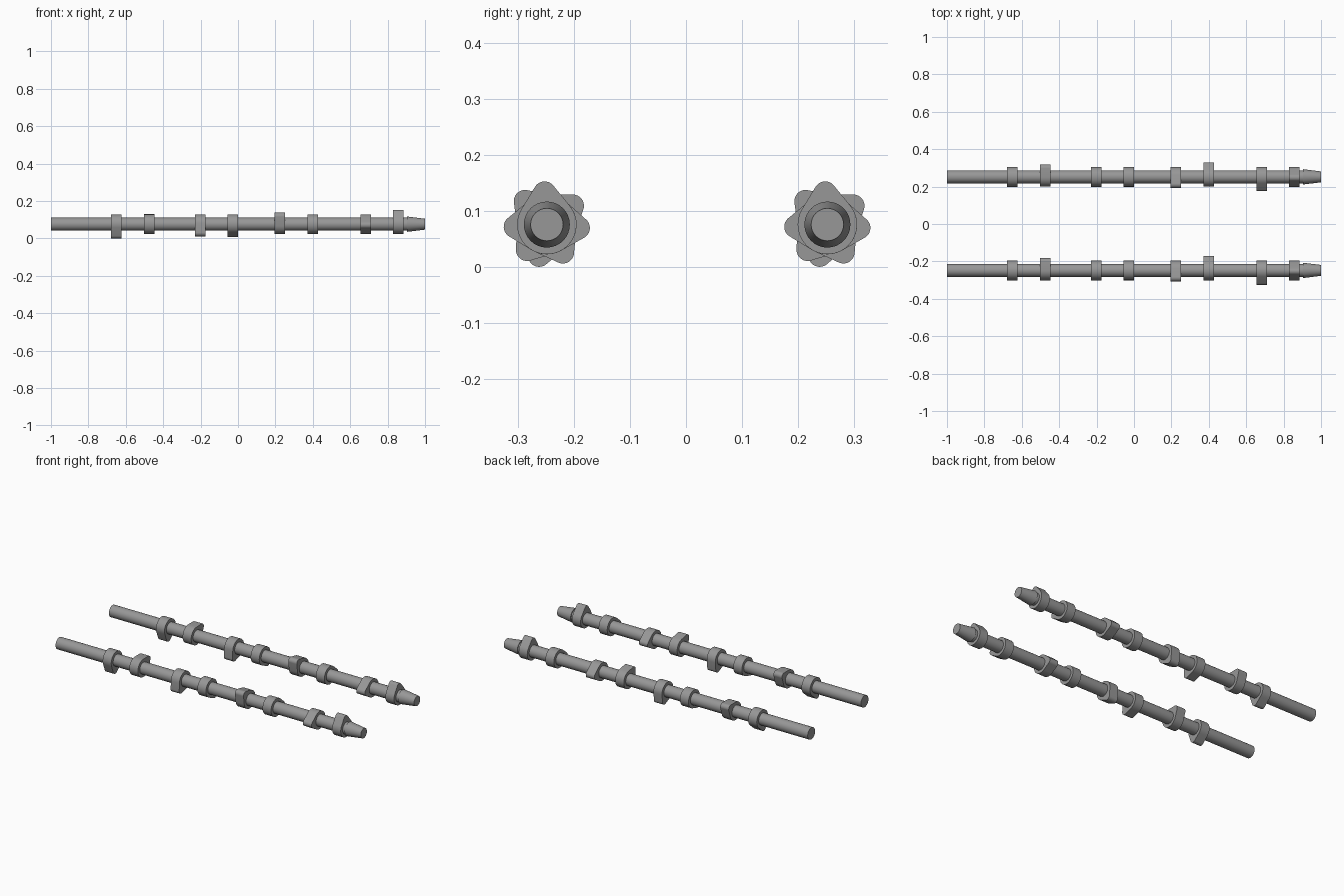
import bpy, bmesh, math

if "Cube" in bpy.data.objects:
    bpy.data.objects.remove(bpy.data.objects["Cube"])

Z = 0.076
BASE_R, NOSE_R, NOSE_D = 0.053, 0.020, 0.057
LOBE_W = 0.056
# x position and nose angle (degrees, 0 = +y, 90 = +z) of each lobe
LOBES = [(-0.65, -104), (-0.475, 36), (-0.202, -128), (-0.028, -60),
         (0.223, 133), (0.40, -6), (0.682, 184), (0.857, 94)]

# Dark grey steel
steel = bpy.data.materials.new("dark_steel")
steel.diffuse_color = (0.31, 0.31, 0.31, 1)
steel.use_nodes = True
steel.node_tree.nodes["Principled BSDF"].inputs["Base Color"].default_value = steel.diffuse_color


def finish(name, bm, y):
    bmesh.ops.recalc_face_normals(bm, faces=bm.faces)
    me = bpy.data.meshes.new(name)
    bm.to_mesh(me)
    bm.free()
    me.materials.append(steel)
    ob = bpy.data.objects.new(name, me)
    bpy.context.collection.objects.link(ob)
    ob.location = (0, y, Z)
    bpy.ops.object.select_all(action='DESELECT')
    ob.select_set(True)
    bpy.context.view_layer.objects.active = ob
    bpy.ops.object.shade_smooth_by_angle(angle=math.radians(35))


def loft(bm, rings):
    """Closed solid through a list of equal-length vertex rings."""
    loops = [[bm.verts.new(p) for p in r] for r in rings]
    for a, b in zip(loops, loops[1:]):
        n = len(a)
        for i in range(n):
            bm.faces.new((a[i], a[(i + 1) % n], b[(i + 1) % n], b[i]))
    bm.faces.new(loops[0][::-1])
    bm.faces.new(loops[-1])


def turned(name, profile, y, n=32):
    bm = bmesh.new()
    loft(bm, [[(x, r * math.cos(2 * math.pi * i / n), r * math.sin(2 * math.pi * i / n))
               for i in range(n)] for x, r in profile])
    finish(name, bm, y)


def lobe(name, x, deg, y):
    # Egg outline: base circle and small nose circle joined by tangents
    tangent = math.acos((BASE_R - NOSE_R) / NOSE_D)
    rot = math.radians(deg)
    pts = []
    for i in range(13):
        a = -tangent + 2 * tangent * i / 12
        pts.append((NOSE_D + NOSE_R * math.cos(a), NOSE_R * math.sin(a)))
    for i in range(25):
        a = tangent + (2 * math.pi - 2 * tangent) * i / 24
        pts.append((BASE_R * math.cos(a), BASE_R * math.sin(a)))
    c, s = math.cos(rot), math.sin(rot)
    bm = bmesh.new()
    loft(bm, [[(x + d, u * c - v * s, u * s + v * c) for u, v in pts]
              for d in (-LOBE_W / 2, LOBE_W / 2)])
    finish(name, bm, y)


for side, y in (("front", -0.248), ("back", 0.252)):
    # Shaft with a tapered end
    turned(side + "_shaft", [(-1, 0.035), (0.903, 0.035), (0.903, 0.041), (1, 0.029)], y)
    # Cam lobes
    for k, (x, deg) in enumerate(LOBES):
        lobe(f"{side}_cam_lobe_{k + 1}", x, deg, y)
